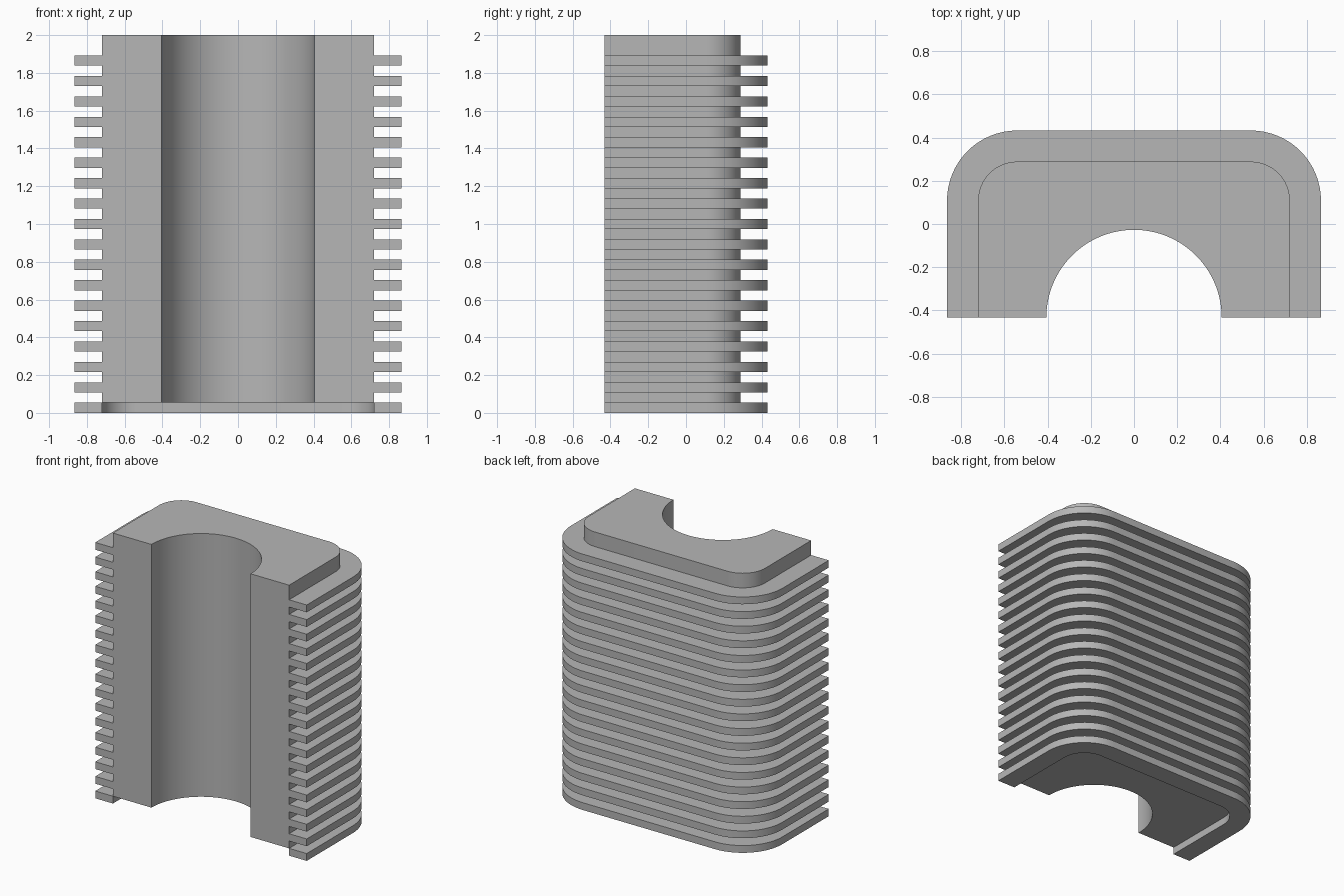
import bpy
import bmesh
from math import sin, cos, pi

if "Cube" in bpy.data.objects:
    bpy.data.objects.remove(bpy.data.objects["Cube"], do_unlink=True)

UNIT = 2 / 37            # thickness of one fin, and of one gap
FRONT = -8 * UNIT        # flat front plane
BACK = 8 * UNIT
HALF_WIDTH = 16 * UNIT
CORNER = 6 * UNIT
FIN_DEPTH = 0.144
BORE = 7.5 * UNIT
FIN_COUNT = 18

grey = bpy.data.materials.new("mid grey")
grey.use_nodes = True
colour = (0.47, 0.47, 0.47, 1)
grey.diffuse_color = colour
grey.node_tree.nodes["Principled BSDF"].inputs["Base Color"].default_value = colour


def arc(cx, cy, radius, start, end, steps):
    angles = [start + (end - start) * i / steps for i in range(steps + 1)]
    return [(cx + radius * cos(a), cy + radius * sin(a)) for a in angles]


def arch(inset):
    """Open outline from front left, round the back, to front right."""
    w, r = HALF_WIDTH - inset, CORNER - inset
    cx, cy = HALF_WIDTH - CORNER, BACK - CORNER
    return ([(w, FRONT)] + arc(cx, cy, r, 0, pi / 2, 16)
            + arc(-cx, cy, r, pi / 2, pi, 16) + [(-w, FRONT)])


def prism(name, outline, bottom, top):
    """Extrude a closed outline straight up."""
    bm = bmesh.new()
    face = bm.faces.new([bm.verts.new((x, y, bottom)) for x, y in outline])
    result = bmesh.ops.extrude_face_region(bm, geom=[face])
    verts = [v for v in result["geom"] if isinstance(v, bmesh.types.BMVert)]
    bmesh.ops.translate(bm, verts=verts, vec=(0, 0, top - bottom))
    bmesh.ops.recalc_face_normals(bm, faces=bm.faces)
    mesh = bpy.data.meshes.new(name)
    bm.to_mesh(mesh)
    bm.free()
    mesh.materials.append(grey)
    obj = bpy.data.objects.new(name, mesh)
    bpy.context.collection.objects.link(obj)
    bpy.ops.object.select_all(action="DESELECT")
    obj.select_set(True)
    bpy.context.view_layer.objects.active = obj
    bpy.ops.object.shade_smooth_by_angle(angle=pi / 6)
    return obj


# Core block with a half-round bore, raised one fin above the ground
bore = arc(0, FRONT, BORE, pi, 0, 64)
prism("core_block", arch(FIN_DEPTH) + bore, UNIT, 2)

# U-shaped cooling fins; the lowest one forms a rim below the core
fins = prism("cooling_fins", arch(0) + arch(FIN_DEPTH)[::-1], 0, UNIT)
array = fins.modifiers.new("fin_stack", "ARRAY")
array.count = FIN_COUNT
array.use_relative_offset = False
array.use_constant_offset = True
array.constant_offset_displace = (0, 0, 2 * UNIT)
